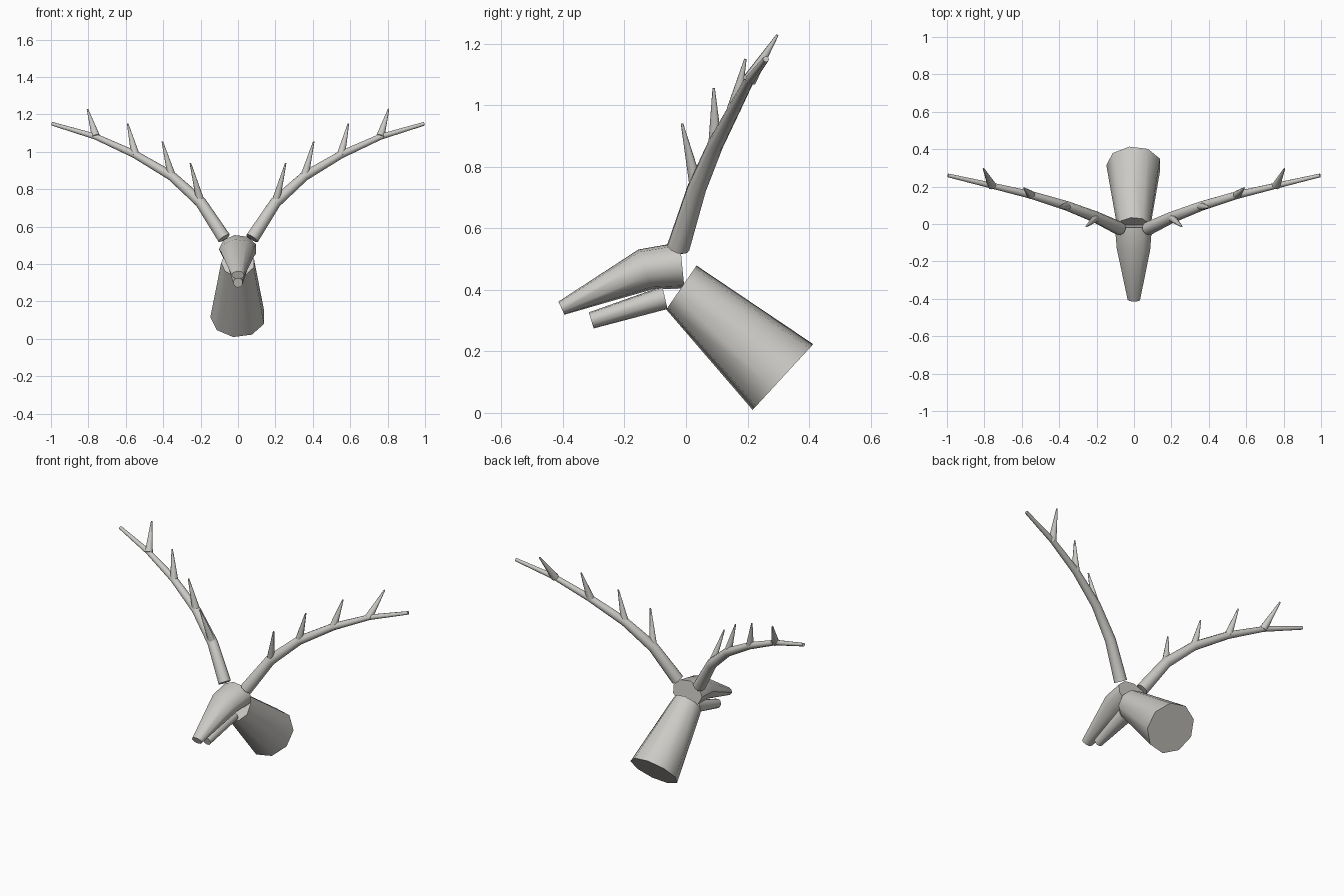
import bpy, bmesh, math
from mathutils import Vector

cube = bpy.data.objects.get("Cube")
if cube:
    bpy.data.objects.remove(cube)

SIDES = 9
COLOUR = (0.6, 0.59, 0.56, 1)
mat = bpy.data.materials.new("stone grey")
mat.use_nodes = True
mat.diffuse_color = COLOUR
mat.node_tree.nodes["Principled BSDF"].inputs["Base Color"].default_value = COLOUR


def loft(name, rings):
    """Skin rings given as (centre, across, up) and cap both ends."""
    bm = bmesh.new()
    loops = []
    for centre, across, up in rings:
        angles = [math.pi + math.tau * i / SIDES for i in range(SIDES)]
        loops.append([bm.verts.new(centre + across * math.cos(a) + up * math.sin(a))
                      for a in angles])
    for a, b in zip(loops, loops[1:]):
        for i in range(SIDES):
            j = (i + 1) % SIDES
            bm.faces.new((a[i], a[j], b[j], b[i]))
    bm.faces.new(loops[0])
    bm.faces.new(loops[-1])
    bmesh.ops.recalc_face_normals(bm, faces=bm.faces)
    mesh = bpy.data.meshes.new(name)
    bm.to_mesh(mesh)
    bm.free()
    mesh.materials.append(mat)
    obj = bpy.data.objects.new(name, mesh)
    bpy.context.collection.objects.link(obj)
    bpy.ops.object.select_all(action="DESELECT")
    obj.select_set(True)
    bpy.context.view_layer.objects.active = obj
    bpy.ops.object.shade_smooth_by_angle(angle=math.radians(50))
    return obj


def body(name, sections):
    """Each section: top (y, z), bottom (y, z), half width."""
    rings = []
    for top, bottom, half_width in sections:
        t, b = Vector((0, *top)), Vector((0, *bottom))
        rings.append(((t + b) / 2, Vector((half_width, 0, 0)), (t - b) / 2))
    loft(name, rings)


def tube(name, points, radii):
    """Tapered tube with rings square to the path."""
    pts = [Vector(p) for p in points]
    rings = []
    for i, (p, r) in enumerate(zip(pts, radii)):
        tangent = (pts[min(i + 1, len(pts) - 1)] - pts[max(i - 1, 0)]).normalized()
        across = tangent.cross(Vector((0, 1, 0))).normalized()
        rings.append((p, across * r, across.cross(tangent) * r))
    loft(name, rings)


# Neck, skull and lower jaw
body("neck", [((0.035, 0.48), (-0.065, 0.335), 0.09),
              ((0.415, 0.225), (0.215, 0.008), 0.148)])
body("head", [((-0.415, 0.362), (-0.395, 0.319), 0.034),
              ((-0.155, 0.532), (-0.11, 0.4), 0.092),
              ((-0.02, 0.556), (-0.005, 0.403), 0.102)])
body("lower_jaw", [((-0.316, 0.327), (-0.3, 0.274), 0.026),
                   ((-0.077, 0.412), (-0.06, 0.337), 0.05)])

# Antler beams and their tines, one set per side
BEAM = [(0.075, -0.025, 0.538), (0.2, 0.035, 0.73), (0.355, 0.095, 0.87),
        (0.55, 0.155, 0.985), (0.76, 0.205, 1.08), (0.995, 0.26, 1.15)]
BEAM_RADII = [0.037, 0.031, 0.026, 0.021, 0.016, 0.01]
TIPS = [(0.255, -0.013, 0.94), (0.405, 0.09, 1.055),
        (0.59, 0.193, 1.15), (0.805, 0.297, 1.228)]

for side, s in (("left", 1), ("right", -1)):
    def flip(p):
        return (s * p[0], p[1], p[2])
    tube(side + "_antler", [flip(p) for p in BEAM], BEAM_RADII)
    for n, (root, tip) in enumerate(zip(BEAM[1:], TIPS), 1):
        tube(f"{side}_tine_{n}", [flip(root), flip(tip)], [0.023, 0.004])
